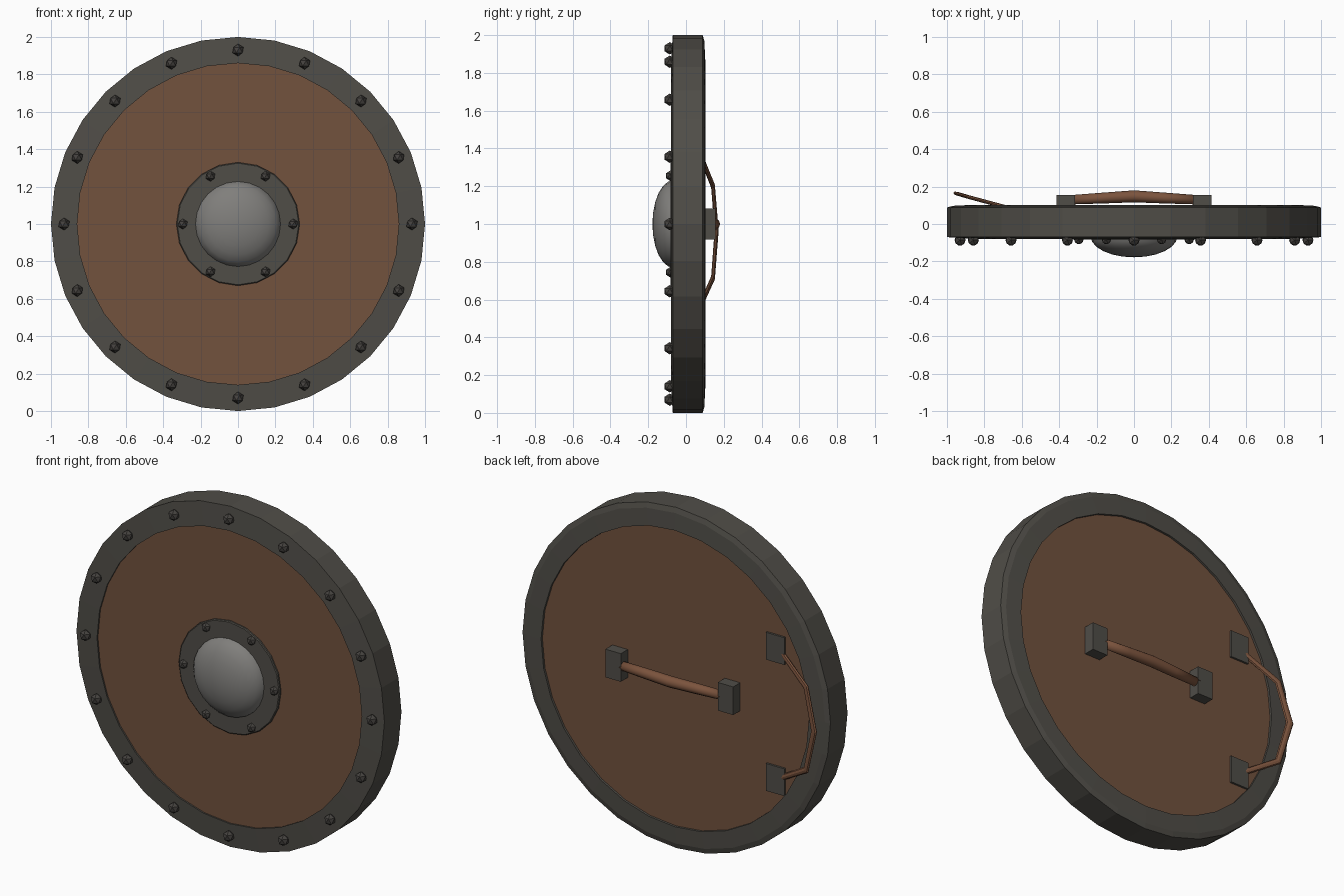
import bpy, bmesh, math
from mathutils import Vector

if "Cube" in bpy.data.objects:
    bpy.data.objects.remove(bpy.data.objects["Cube"])

def mat(name, c):
    m = bpy.data.materials.new(name)
    m.diffuse_color = (*c, 1)
    m.use_nodes = True
    m.node_tree.nodes["Principled BSDF"].inputs["Base Color"].default_value = m.diffuse_color
    return m

IRON = mat("dark_iron", (0.080, 0.075, 0.064))
RIVET = mat("rivet_iron", (0.060, 0.055, 0.050))
STEEL = mat("boss_steel", (0.215, 0.21, 0.20))
WOOD = mat("wood", (0.168, 0.084, 0.048))
LEATHER = mat("leather", (0.20, 0.088, 0.047))

def finish(name, bm, material, smooth=False):
    bmesh.ops.remove_doubles(bm, verts=bm.verts, dist=1e-5)
    bmesh.ops.recalc_face_normals(bm, faces=bm.faces)
    me = bpy.data.meshes.new(name)
    bm.to_mesh(me)
    bm.free()
    me.materials.append(material)
    for p in me.polygons:
        p.use_smooth = smooth
    ob = bpy.data.objects.new(name, me)
    bpy.context.collection.objects.link(ob)
    return ob

def lathe(name, profile, n, material, closed=False, smooth=False):
    """Revolve (radius, y) points about the y axis through z = 1."""
    bm = bmesh.new()
    rings = []
    for r, y in profile:
        if r == 0:
            rings.append([bm.verts.new((0, y, 1))] * n)
        else:
            rings.append([bm.verts.new((r * math.sin(2 * math.pi * i / n), y,
                                        1 + r * math.cos(2 * math.pi * i / n))) for i in range(n)])
    pairs = list(zip(rings, rings[1:]))
    if closed:
        pairs.append((rings[-1], rings[0]))
    for a, b in pairs:
        for i in range(n):
            j = (i + 1) % n
            bm.faces.new(list(dict.fromkeys((a[i], a[j], b[j], b[i]))))
    return finish(name, bm, material, smooth)

def box(name, center, size, material):
    bm = bmesh.new()
    bmesh.ops.create_cube(bm, size=1)
    for v in bm.verts:
        v.co = Vector(center) + Vector([v.co[k] * size[k] for k in range(3)])
    return finish(name, bm, material)

def tube(name, path, radii, normal, n, material, smooth=False):
    """Sweep an ellipse (in-plane radius, normal radius) along a planar path."""
    bm = bmesh.new()
    pts = [Vector(p) for p in path]
    nrm = Vector(normal).normalized()
    rings = []
    for k, p in enumerate(pts):
        t = (pts[min(k + 1, len(pts) - 1)] - pts[max(k - 1, 0)]).normalized()
        side = t.cross(nrm).normalized()
        a, b = radii[k]
        rings.append([bm.verts.new(p + side * a * math.cos(2 * math.pi * i / n)
                                   + nrm * b * math.sin(2 * math.pi * i / n)) for i in range(n)])
    for a, b in zip(rings, rings[1:]):
        for i in range(n):
            j = (i + 1) % n
            bm.faces.new((a[i], a[j], b[j], b[i]))
    bm.faces.new(rings[0])
    bm.faces.new(rings[-1])
    return finish(name, bm, material, smooth)

def rivets(name, count, ring, y, radius):
    bm = bmesh.new()
    for i in range(count):
        a = 2 * math.pi * i / count
        new = bmesh.ops.create_icosphere(bm, subdivisions=1, radius=radius)["verts"]
        bmesh.ops.translate(bm, verts=new,
                            vec=(ring * math.cos(a), y, 1 + ring * math.sin(a)))
    return finish(name, bm, RIVET)

# Round board and iron rim
lathe("board", [(0, -0.07), (0.88, -0.07), (0.88, 0.09), (0, 0.09)], 32, WOOD)
lathe("rim", [(0.86, -0.08), (1.0, -0.07), (1.0, 0.088), (0.97, 0.097),
              (0.87, 0.102)], 32, IRON, closed=True)

# Central boss: flange and smooth dome
lathe("boss_flange", [(0, -0.083), (0.325, -0.083), (0.33, -0.079), (0.33, -0.06), (0, -0.06)], 20, IRON)
dome = [(0.232 * math.cos(a), -0.066 - 0.112 * math.sin(a))
        for a in [math.radians(15 * k) for k in range(6)]] + [(0, -0.178)]
lathe("boss_dome", dome, 24, STEEL, smooth=True)

# Rivets
rivets("rim_rivets", 16, 0.93, -0.086, 0.033)
rivets("flange_rivets", 6, 0.295, -0.083, 0.028)

# Hand grip with end blocks
for side, s in (("left", -1), ("right", 1)):
    box("grip_block_" + side, (s * 0.365, 0.12, 1.0), (0.10, 0.07, 0.165), IRON)
tube("hand_grip", [(-0.33, 0.13, 1), (-0.16, 0.139, 1), (0, 0.148, 1), (0.16, 0.139, 1), (0.33, 0.13, 1)],
     [(0.025, 0.026), (0.029, 0.03), (0.032, 0.032), (0.029, 0.03), (0.025, 0.026)],
     (0, 0, 1), 10, LEATHER, smooth=True)

# Arm strap, leaning outwards, with end blocks
for end, z in (("upper", 1.35), ("lower", 0.58)):
    box("strap_block_" + end, (-0.65, 0.09, z), (0.12, 0.024, 0.16), IRON)
tube("arm_strap", [(-0.68, 0.089, 1.335), (-0.88, 0.143, 1.20), (-0.945, 0.162, 0.965),
                   (-0.88, 0.143, 0.715), (-0.68, 0.089, 0.595)],
     [(0.016, 0.010), (0.020, 0.010), (0.022, 0.010), (0.020, 0.010), (0.016, 0.010)],
     (0.27, 1, 0), 8, LEATHER)
